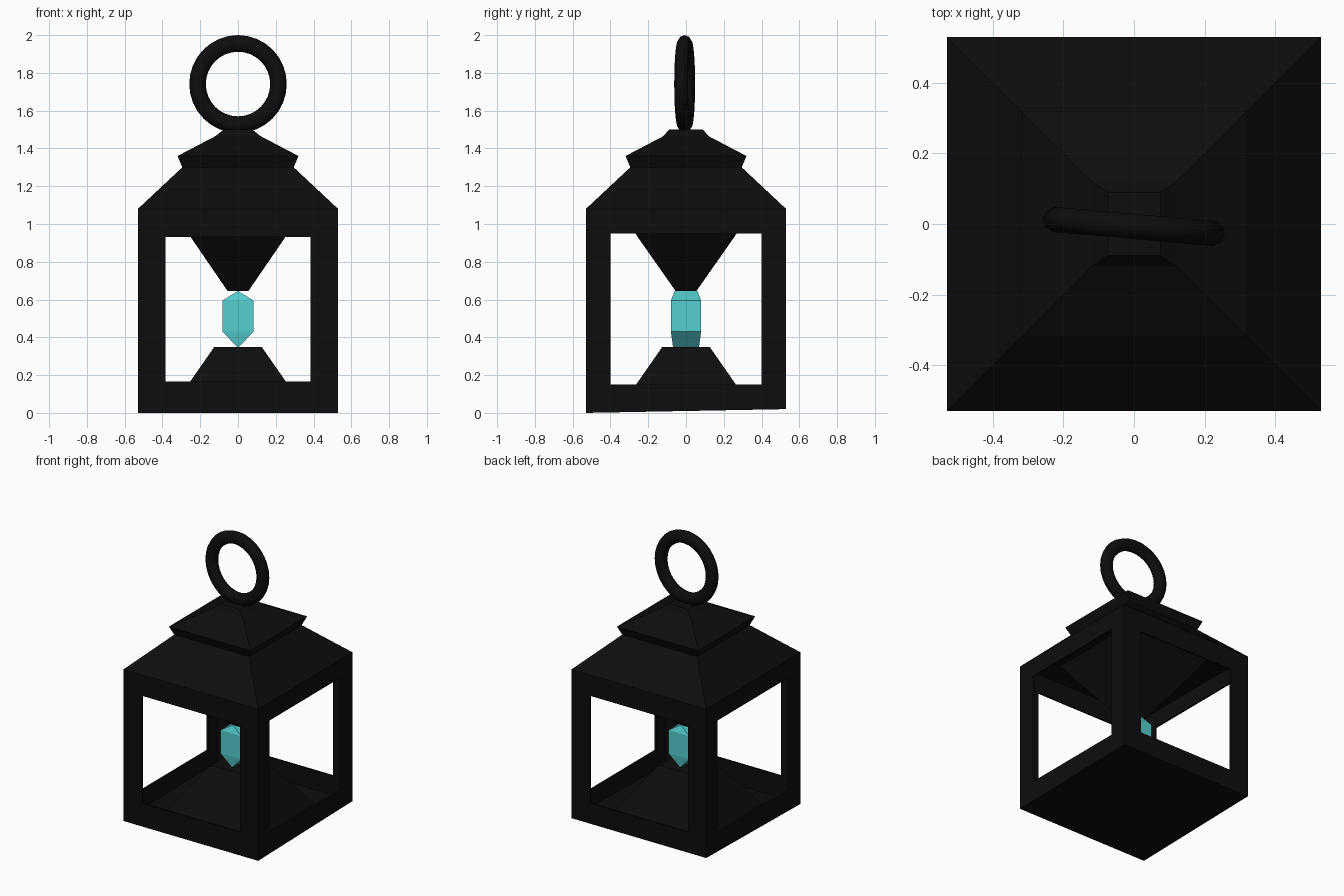
import bpy, bmesh, math
from mathutils import Matrix

if "Cube" in bpy.data.objects:
    bpy.data.objects.remove(bpy.data.objects["Cube"])


def material(name, rgb):
    m = bpy.data.materials.new(name)
    m.diffuse_color = (*rgb, 1)
    m.use_nodes = True
    m.node_tree.nodes["Principled BSDF"].inputs["Base Color"].default_value = m.diffuse_color
    return m


BLACK = material("black iron", (0.004, 0.004, 0.004))
TEAL = material("teal crystal", (0.09, 0.62, 0.63))


def finish(name, bm, mat):
    bmesh.ops.remove_doubles(bm, verts=bm.verts[:], dist=1e-5)
    mesh = bpy.data.meshes.new(name)
    bm.to_mesh(mesh)
    bm.free()
    mesh.materials.append(mat)
    ob = bpy.data.objects.new(name, mesh)
    bpy.context.collection.objects.link(ob)
    return ob


def loft(name, rings, mat):
    """Closed solid through rectangles given as (half x, half y, z)."""
    bm = bmesh.new()
    loops = [[bm.verts.new((sx * hx, sy * hy, z))
              for sx, sy in ((-1, -1), (1, -1), (1, 1), (-1, 1))]
             for hx, hy, z in rings]
    for a, b in zip(loops, loops[1:]):
        for i in range(4):
            j = (i + 1) % 4
            bm.faces.new((a[i], a[j], b[j], b[i]))
    bm.faces.new(loops[0][::-1])
    bm.faces.new(loops[-1])
    return finish(name, bm, mat)


# thin-walled body with one window in each side and a solid floor
R, H = 0.53, 1.08
bm = bmesh.new()
for k in range(4):
    w, z0, z1 = (0.385, 0.165, 0.93) if k % 2 == 0 else (0.40, 0.15, 0.95)
    rot = Matrix.Rotation(k * math.pi / 2, 3, 'Z')
    outer = [(-R, 0), (R, 0), (R, H), (-R, H)]
    inner = [(-w, z0), (w, z0), (w, z1), (-w, z1)]
    o, n = [[bm.verts.new(rot @ Matrix.Translation((x, -R, z)).to_translation())
             for x, z in pts] for pts in (outer, inner)]
    for i in range(4):
        j = (i + 1) % 4
        bm.faces.new((o[i], o[j], n[j], n[i]))
bm.faces.new([bm.verts.new((x, y, 0)) for x, y in ((-R, -R), (-R, R), (R, R), (R, -R))])
for v in bm.verts:
    if v.co.z < 0.001 and v.co.y > 0:
        v.co.z = 0.02          # the underside rises slightly to the back
body = finish("lantern_body", bm, BLACK)
sol = body.modifiers.new("wall", 'SOLIDIFY')
sol.thickness = 0.012
sol.offset = -1

# stepped roof
loft("roof", [(R, R, H - 0.01), (R, R, H), (0.295, 0.295, 1.30), (0.32, 0.32, 1.36),
              (0.12, 0.12, 1.465), (0.075, 0.09, 1.50)], BLACK)

# tapered holders above and below the crystal
loft("upper_holder", [(0.055, 0.055, 0.645), (0.25, 0.255, 0.93), (0.345, 0.345, H - 0.005)], BLACK)
loft("lower_holder", [(0.355, 0.355, 0.02), (0.125, 0.125, 0.35)], BLACK)

# crystal: wedge-ended block with ridges running front to back
loft("crystal", [(0.001, 0.068, 0.345), (0.082, 0.08, 0.43),
                 (0.082, 0.08, 0.595), (0.001, 0.06, 0.645)], TEAL)

# hanging ring, turned slightly
bpy.ops.mesh.primitive_torus_add(major_segments=32, minor_segments=10,
                                 major_radius=0.215, minor_radius=0.044,
                                 location=(0, -0.007, 1.741))
ring = bpy.context.object
ring.name = "hanging_ring"
ring.scale = (1, 1, 0.85)
ring.rotation_euler = (math.pi / 2, 0, math.radians(-5))
ring.data.materials.append(BLACK)
bpy.ops.object.shade_smooth_by_angle(angle=math.radians(40))
